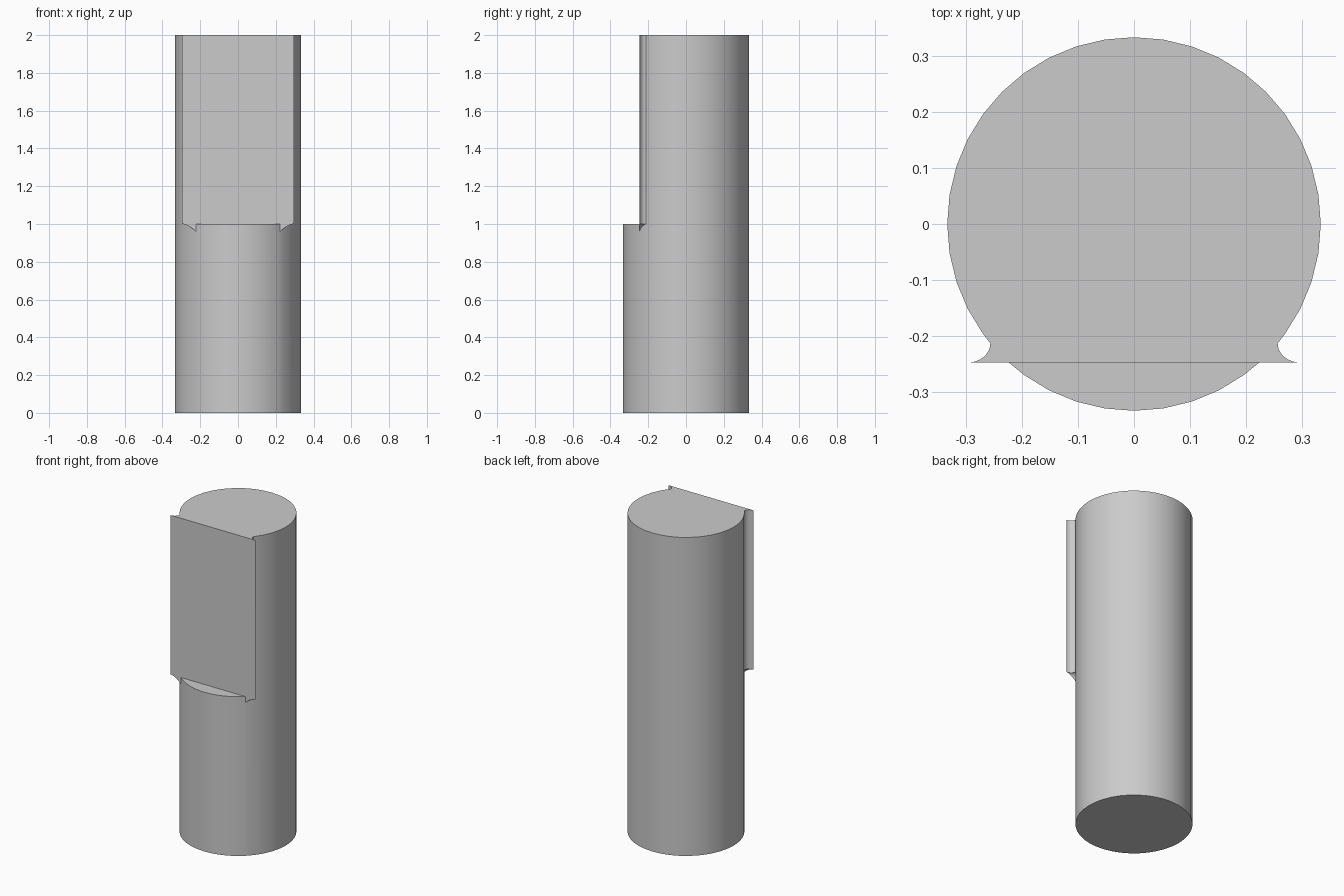
import bpy, bmesh, math
from mathutils import Vector

if "Cube" in bpy.data.objects:
    bpy.data.objects.remove(bpy.data.objects["Cube"], do_unlink=True)

R, FLAT, STEP, TOP = 0.333, -0.247, 1.0, 2.0
TIP, FILLET, DROP = 0.296, 0.04, 0.04
SEGS, ARC, ROWS = 40, 8, 6

grey = bpy.data.materials.new("plain grey")
grey.use_nodes = True
colour = (0.6, 0.6, 0.6, 1)
grey.diffuse_color = colour
grey.node_tree.nodes["Principled BSDF"].inputs["Base Color"].default_value = colour


def on_circle(a):
    return Vector((R * math.cos(a), R * math.sin(a)))


# Angles where the flat and the flared lips meet the round shaft
a_flat = math.asin(FLAT / R)
a_lip = math.radians(-39.7)
root, lip_end = on_circle(a_flat), on_circle(a_lip)

# Concave lip profile, from the sharp tip back to the shaft
lip = []
for i in range(ARC + 1):
    t = i / ARC * math.pi / 2
    lip.append(Vector((TIP - (TIP - lip_end.x) * math.sin(t),
                       FLAT + (lip_end.y - FLAT) * (1 - math.cos(t)))))


def mirror(points):
    return [Vector((-p.x, p.y)) for p in reversed(points)]


bm = bmesh.new()


def ring(points, z):
    return [bm.verts.new((p.x, p.y, z)) for p in points]


def bridge(low, high, closed=True):
    n = len(low)
    for i in range(n if closed else n - 1):
        j = (i + 1) % n
        bm.faces.new((low[i], low[j], high[j], high[i]))


# Round lower shaft with its base
angles = [2 * math.pi * i / SEGS for i in range(SEGS)]
angles += [a % (2 * math.pi) for a in (a_flat, math.pi - a_flat)]
circle = [on_circle(a) for a in sorted(angles)]
base = ring(circle, 0)
rim = ring(circle, STEP)
bridge(base, rim)
bm.faces.new(base[::-1])

# Half-moon ledge in front of the flat
bm.faces.new([v for v in rim if v.co.y < FLAT + 0.0001])

# Flattened upper shaft with flared lips
back = [on_circle(2 * math.pi * i / SEGS) for i in range(-SEGS // 4, 3 * SEGS // 4)]
back = [p for p in back if p.y > lip_end.y + 0.002]
section = lip + back + mirror(lip)
low, high = ring(section, STEP), ring(section, TOP)
bridge(low, high)
bm.faces.new(high)

# Curved undersides that taper each lip into the shaft
for side in (1, -1):
    outline = [root] + lip
    previous = None
    for r in range(ROWS + 1):
        k = 1 - r / ROWS
        pts = [root + (p - root) * max(k, 0.01) for p in outline]
        z = STEP - DROP * (1 - k) ** 1.8
        row = ring([Vector((side * p.x, p.y)) for p in pts], z)
        if previous:
            bridge(row, previous, closed=False)
        previous = row

bmesh.ops.remove_doubles(bm, verts=bm.verts, dist=0.0002)
bmesh.ops.recalc_face_normals(bm, faces=bm.faces)
mesh = bpy.data.meshes.new("shaft")
bm.to_mesh(mesh)
bm.free()
mesh.materials.append(grey)
shaft = bpy.data.objects.new("shaft", mesh)
bpy.context.collection.objects.link(shaft)
bpy.context.view_layer.objects.active = shaft
shaft.select_set(True)
bpy.ops.object.shade_smooth_by_angle(angle=math.radians(30))
